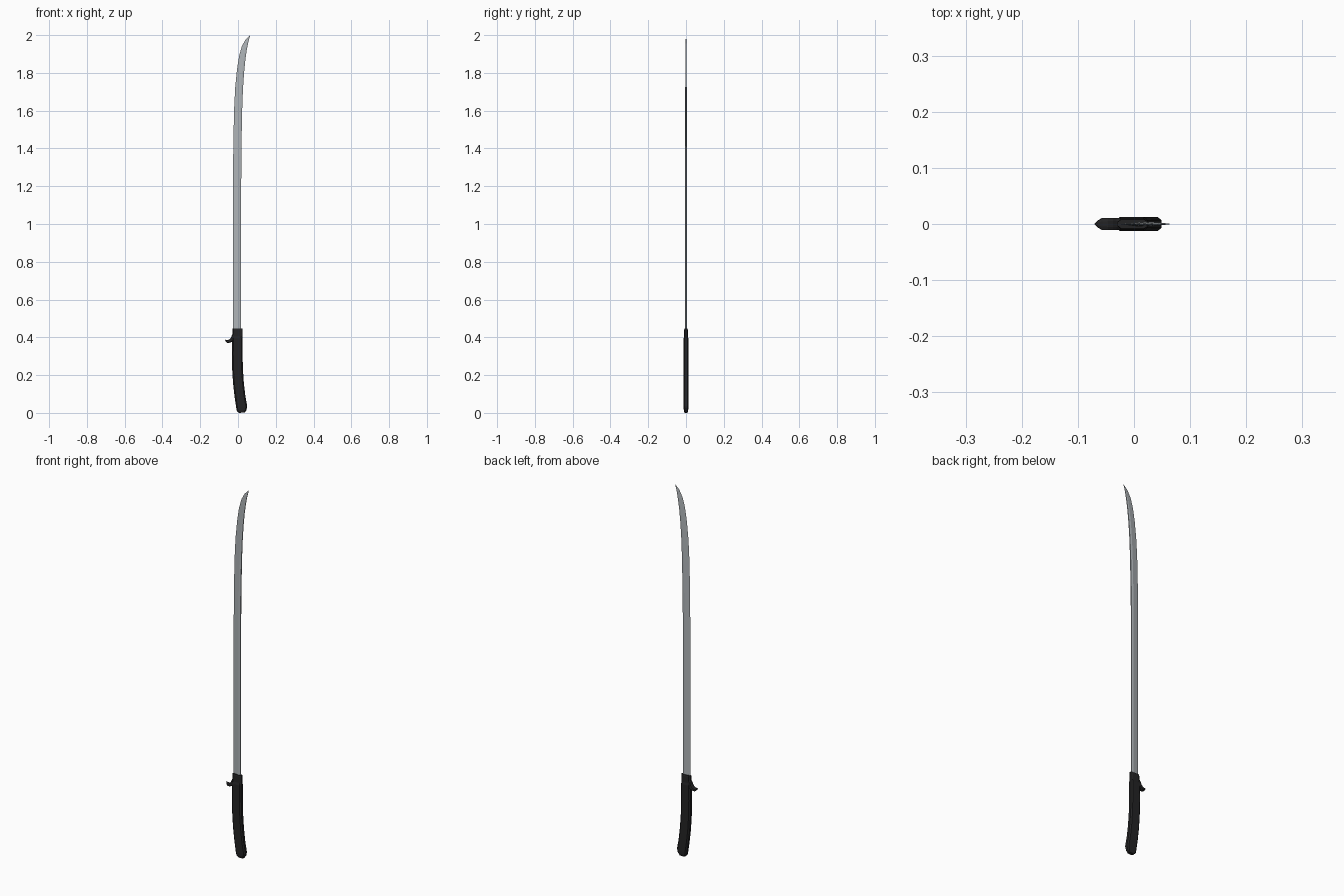
import bpy, bmesh
from mathutils import Vector

if "Cube" in bpy.data.objects:
    bpy.data.objects.remove(bpy.data.objects["Cube"])


def material(name, rgb):
    m = bpy.data.materials.new(name)
    m.diffuse_color = (*rgb, 1)
    m.use_nodes = True
    m.node_tree.nodes["Principled BSDF"].inputs["Base Color"].default_value = m.diffuse_color
    return m


steel = material("steel", (0.42, 0.45, 0.47))
black = material("black grip", (0.017, 0.017, 0.018))


def loft(name, rings, mat):
    """Skin a list of equally long closed rings and cap both ends."""
    bm = bmesh.new()
    loops = [[bm.verts.new(p) for p in r] for r in rings]
    n = len(loops[0])
    for a, b in zip(loops, loops[1:]):
        for i in range(n):
            j = (i + 1) % n
            bm.faces.new((a[i], a[j], b[j], b[i]))
    bm.faces.new(loops[0][::-1])
    bm.faces.new(loops[-1])
    bmesh.ops.remove_doubles(bm, verts=bm.verts, dist=1e-5)
    bmesh.ops.recalc_face_normals(bm, faces=bm.faces)
    me = bpy.data.meshes.new(name)
    bm.to_mesh(me)
    bm.free()
    me.materials.append(mat)
    ob = bpy.data.objects.new(name, me)
    bpy.context.collection.objects.link(ob)
    return ob


def section(left, right, half, cl, cr):
    """Eight-sided section between two (x, z) points: chamfer fractions cl, cr."""
    a, b = Vector((left[0], 0, left[1])), Vector((right[0], 0, right[1]))
    out = []
    for t, s in ((0, -.45), (cl, -1), (1 - cr, -1), (1, -.55),
                 (1, .55), (1 - cr, 1), (cl, 1), (0, .45)):
        p = a.lerp(b, t)
        p.y = s * half
        out.append(p)
    return out


def blade_section(left, right, half):
    """Sharp edge on -x, ridge line, flat spine on +x."""
    a, b = Vector((left[0], 0, left[1])), Vector((right[0], 0, right[1]))
    out = []
    for t, s in ((0, 0), (.74, -1), (1, -.6), (1, .6), (.74, 1)):
        p = a.lerp(b, t)
        p.y = s * half
        out.append(p)
    return out


# blade: (edge x, edge z, spine x, spine z, half thickness)
blade = [(-.026, .42, .017, .42, .0045), (-.026, .8, .017, .8, .0045),
         (-.026, 1.2, .017, 1.2, .0045), (-.025, 1.4, .018, 1.4, .0045),
         (-.021, 1.6, .022, 1.6, .0043), (-.015, 1.72, .026, 1.71, .004),
         (-.005, 1.82, .032, 1.80, .0038), (.006, 1.89, .039, 1.87, .0034),
         (.02, 1.94, .047, 1.925, .0029), (.04, 1.977, .055, 1.965, .002),
         (.0635, 2.0, .0645, 1.999, .0003)]
loft("blade", [blade_section(r[:2], r[2:4], r[4]) for r in blade], steel)

# curved grip with a rounded, tilted pommel end
grip = [(.005, .006, .036, .008, .008), (-.006, .016, .045, .022, .0115),
        (-.009, .03, .049, .04, .0125), (-.018, .09, .039, .095, .0125),
        (-.026, .16, .031, .165, .0125), (-.031, .24, .026, .24, .0125),
        (-.032, .32, .024, .32, .0125), (-.031, .40, .024, .40, .0125),
        (-.030, .412, .023, .412, .0095)]
grip = [(a, max(b - .006, 0), c, max(d - .006, 0), e) for a, b, c, d, e in grip]
loft("grip", [section(r[:2], r[2:4], r[4], .12, .12) for r in grip], black)

# thinner collar at the foot of the blade
loft("collar", [section((-.029, z), (.024, z), h, .12, .12)
                for z, h in ((.39, .0095), (.44, .0095), (.446, .008))], black)

# hooked guard: (upper x, z, lower x, z, half thickness)
hook = [(-.024, .425, -.024, .376, .011), (-.031, .415, -.031, .376, .011),
        (-.037, .399, -.037, .374, .011), (-.046, .389, -.047, .370, .011),
        (-.056, .385, -.058, .371, .0105), (-.064, .386, -.065, .378, .006),
        (-.0695, .389, -.07, .388, .001)]
loft("guard_hook", [section(r[:2], r[2:4], r[4], .15, .15) for r in hook], black)
